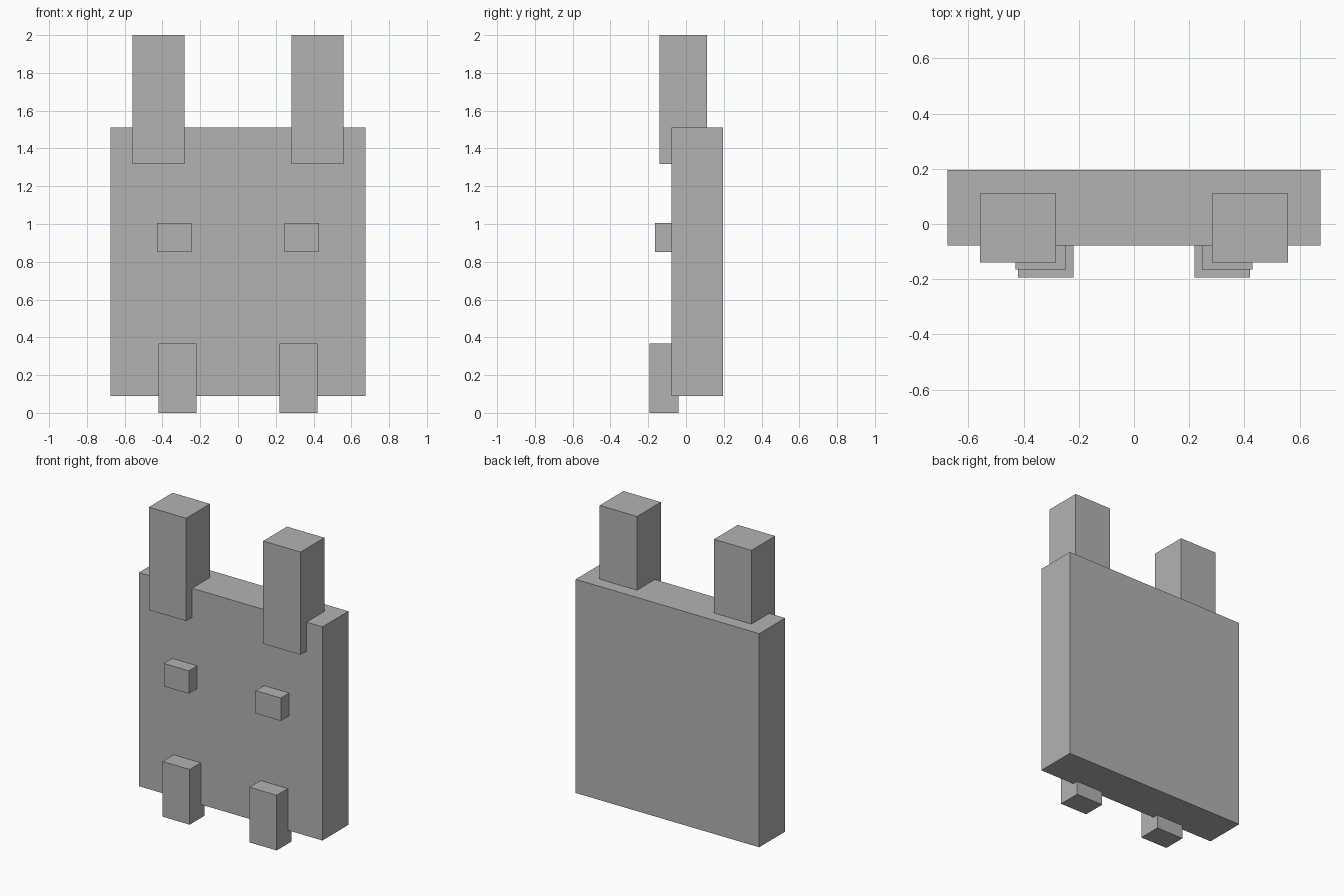
import bpy

if "Cube" in bpy.data.objects:
    bpy.data.objects.remove(bpy.data.objects["Cube"])

grey = bpy.data.materials.new("plain grey")
grey.diffuse_color = (0.45, 0.45, 0.45, 1.0)
grey.use_nodes = True
grey.node_tree.nodes["Principled BSDF"].inputs["Base Color"].default_value = grey.diffuse_color


def box(name, x, y, z):
    """Add a box from its (min, max) range on each axis."""
    bpy.ops.mesh.primitive_cube_add(size=1)
    ob = bpy.context.object
    ob.name = name
    ob.location = [(a + b) / 2 for a, b in (x, y, z)]
    ob.scale = [b - a for a, b in (x, y, z)]
    bpy.ops.object.transform_apply(location=True, rotation=False, scale=True)
    ob.data.materials.append(grey)


def pair(name, x, y, z):
    """Add a box on the right and its mirror on the left."""
    box(name + "_right", x, y, z)
    box(name + "_left", (-x[1], -x[0]), y, z)


# Slab body
box("body", (-0.675, 0.675), (-0.077, 0.195), (0.09, 1.51))
# Tall ears rising through the top front edge
pair("ear", (0.283, 0.558), (-0.14, 0.11), (1.317, 2.0))
# Small arm stubs on the front
pair("arm", (0.246, 0.43), (-0.165, -0.07), (0.853, 1.005))
# Feet hanging below the front edge
pair("foot", (0.22, 0.42), (-0.193, -0.04), (0.0, 0.367))
